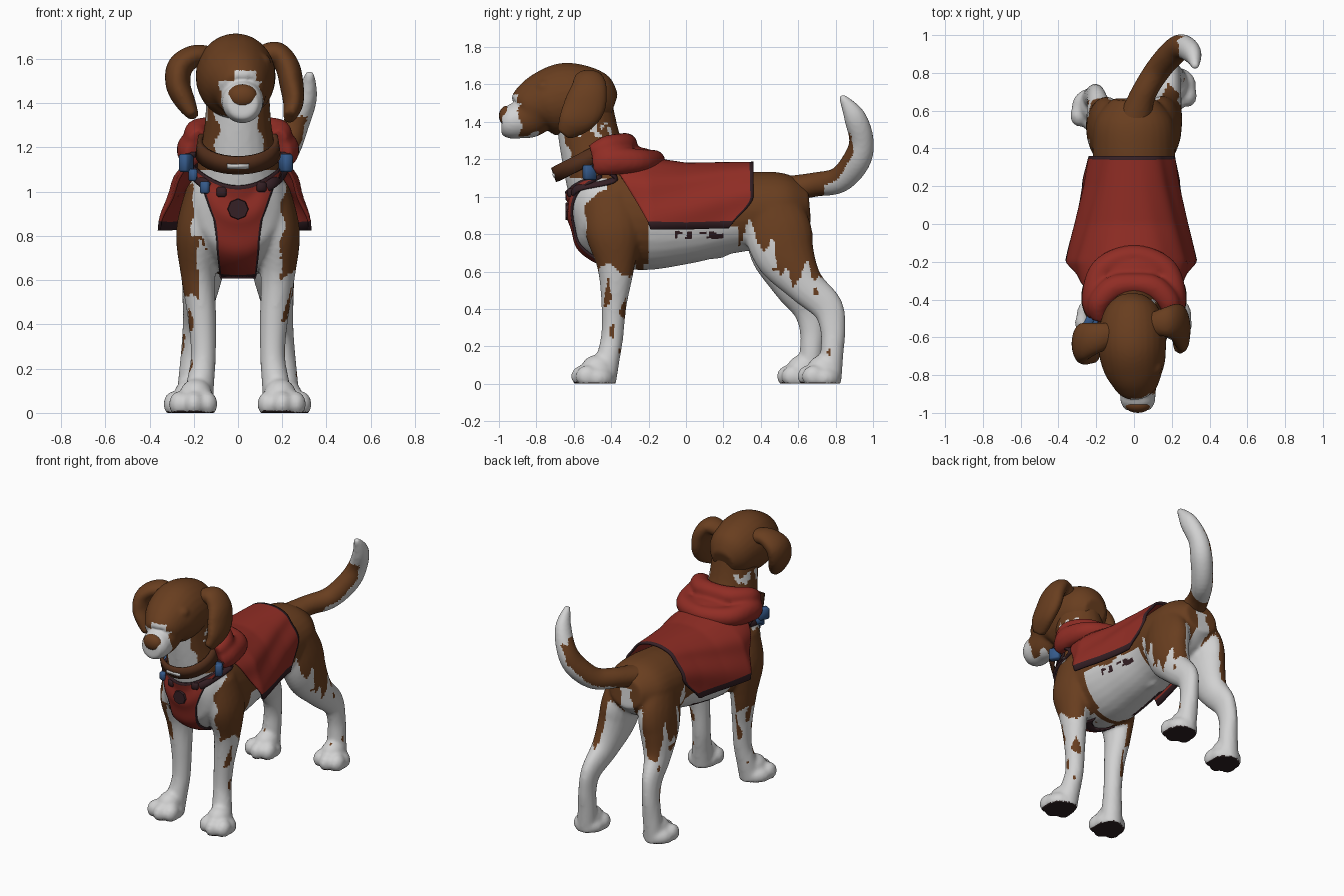
import bpy, bmesh, math
from mathutils import Vector, noise, Matrix
from mathutils.bvhtree import BVHTree

if "Cube" in bpy.data.objects:
    bpy.data.objects.remove(bpy.data.objects["Cube"])

PALETTE = {
    "brown_fur": (0.14, 0.048, 0.0138), "white_fur": (0.64, 0.64, 0.64),
    "red_cloth": (0.28, 0.026, 0.018), "dark_trim": (0.035, 0.014, 0.018),
    "collar_leather": (0.085, 0.028, 0.011), "blue_buckle": (0.035, 0.1, 0.25),
    "black_pad": (0.027, 0.015, 0.016)}
BROWN, WHITE, RED, TRIM, LEATHER, BLUE, PAD = range(7)
MATS = []
for name, c in PALETTE.items():
    m = bpy.data.materials.new(name)
    m.diffuse_color = (*c, 1)
    m.use_nodes = True
    m.node_tree.nodes["Principled BSDF"].inputs["Base Color"].default_value = m.diffuse_color
    MATS.append(m)


def loft(bm, secs, ref=(1, 0, 0), n=20, steps=6):
    """Smooth tube through sections (x, y, z, radius along ref, other radius)."""
    pts = []
    for i in range(len(secs) - 1):
        p0, p1, p2, p3 = [secs[min(max(j, 0), len(secs) - 1)] for j in range(i - 1, i + 3)]
        for s in range(steps + (i == len(secs) - 2)):
            t = s / steps
            pts.append([0.5 * (2*b + (c - a)*t + (2*a - 5*b + 4*c - d)*t*t + (3*b - a - 3*c + d)*t**3)
                        for a, b, c, d in zip(p0, p1, p2, p3)])
    rings = []
    for i, p in enumerate(pts):
        tan = (Vector(pts[min(i + 1, len(pts) - 1)][:3]) - Vector(pts[max(i - 1, 0)][:3])).normalized()
        side = Vector(ref)
        side = (side - tan * side.dot(tan)).normalized()
        up = tan.cross(side)
        rings.append([bm.verts.new(Vector(p[:3]) + side * math.cos(a) * p[3] + up * math.sin(a) * p[4])
                      for a in (2 * math.pi * k / n for k in range(n))])
    for a, b in zip(rings, rings[1:]):
        for k in range(n):
            bm.faces.new((a[k], a[(k + 1) % n], b[(k + 1) % n], b[k]))
    bm.faces.new(rings[0][::-1])
    bm.faces.new(rings[-1])


def blob(bm, c, r):
    bmesh.ops.create_uvsphere(bm, u_segments=20, v_segments=12, radius=1,
                              matrix=Matrix.Translation(c) @ Matrix.Diagonal((*r, 1)))


def finish(name, bm, paint, voxel=0, smooth=5, thick=0, floor=False):
    """Turn a bmesh into a painted object; paint is an index, a rule (centre, normal) or None."""
    if not thick:
        bmesh.ops.recalc_face_normals(bm, faces=bm.faces)
    me = bpy.data.meshes.new(name)
    bm.to_mesh(me)
    bm.free()
    ob = bpy.data.objects.new(name, me)
    bpy.context.collection.objects.link(ob)
    if voxel:
        r = ob.modifiers.new("merge", 'REMESH')
        r.mode, r.voxel_size = 'VOXEL', voxel
        s = ob.modifiers.new("soften", 'SMOOTH')
        s.factor, s.iterations = 0.5, smooth
        me = bpy.data.meshes.new_from_object(ob.evaluated_get(bpy.context.evaluated_depsgraph_get()))
        ob.modifiers.clear()
        ob.data = me
        me.name = name
        me.materials.clear()
    if floor:
        for v in me.vertices:
            v.co.z = max(v.co.z, 0)
    me.update()
    for m in MATS:
        me.materials.append(m)
    for p in me.polygons:
        p.use_smooth = True
        if callable(paint):
            p.material_index = paint(p.center, p.normal)
        elif paint is not None:
            p.material_index = paint
    if thick:
        s = ob.modifiers.new("thickness", 'SOLIDIFY')
        s.thickness, s.offset = thick, 0
    return ob


def lerp_table(t, table):
    for (a, va), (b, vb) in zip(table, table[1:]):
        if t <= b:
            return va + (vb - va) * max(0, (t - a) / (b - a))
    return table[-1][1]


def sheet(f, nu, nv, rule):
    """Grid surface from f(u, v) with a material rule per cell."""
    bm = bmesh.new()
    g = [[bm.verts.new(f(i / nu, j / nv)) for j in range(nv + 1)] for i in range(nu + 1)]
    for i in range(nu):
        for j in range(nv):
            bm.faces.new((g[i][j], g[i + 1][j], g[i + 1][j + 1], g[i][j + 1])).material_index = rule(i, j)
    return bm


# Body: torso, neck and four legs merged into one skin
bm = bmesh.new()
loft(bm, [(0, -.61, .98, .11, .1), (0, -.53, .97, .2, .23), (0, -.38, .93, .235, .29),
          (0, -.22, .885, .245, .28), (0, 0, .88, .225, .24), (0, .2, .905, .21, .215),
          (0, .4, .93, .22, .205), (0, .55, .95, .205, .175), (0, .66, .96, .12, .1)], n=28)
loft(bm, [(0, -.42, 1.0, .2, .2), (0, -.47, 1.15, .18, .185), (0, -.515, 1.3, .152, .165), (0, -.55, 1.5, .14, .155)])
blob(bm, (0, .14, .71), (.04, .1, .045))
for m in (-1, 1):
    loft(bm, [(m*.15, -.41, 1.02, .08, .13), (m*.18, -.39, .82, .1, .15), (m*.18, -.375, .62, .078, .1),
              (m*.162, -.385, .42, .064, .068), (m*.157, -.395, .25, .057, .06),
              (m*.172, -.42, .12, .064, .064), (m*.185, -.44, .0, .07, .065)])
    back = -.11 if m < 0 else 0
    hind = [(.12, .44, .98, .09, .15), (.14, .49, .82, .105, .18), (.155, .535, .68, .1, .16),
            (.175, .635, .53, .078, .105), (.195, .755, .41, .055, .085), (.205, .785, .29, .052, .068),
            (.21, .78, .16, .06, .062), (.22, .765, 0, .066, .065)]
    loft(bm, [(m*x, y + back * min(1, max(0, (.75 - z) / .35)), z, a, b) for x, y, z, a, b in hind])
    for px, py in ((m*.2, -.48), (m*.225, .73 + back)):
        blob(bm, (px, py, .03), (.105, .1, .072))
        blob(bm, (px - m*.01, py + .005, .08), (.075, .085, .075))
        for tx, ty in ((-.065, -.045), (0, -.075), (.06, -.05)):
            blob(bm, (px + tx, py + ty, .04), (.048, .06, .058))


def coat(p, nor):
    x, y, z = abs(p.x), p.y, p.z
    n = noise.noise(p * 9) * .09
    outer = nor.x * p.x > 0
    if z < .03 and nor.z < -.6:
        return PAD
    if z > 1.1 and y < -.2:  # neck: pale throat and small pale patches at the sides
        if 1.32 < z < 1.4 and -.58 < y < -.4 and noise.noise(p * 24) > 0:
            return WHITE
        return BROWN if x > .108 + n * .5 or y > -.5 else WHITE
    if .14 < z < .62 and outer and noise.noise(Vector((p.x*15, y*20, z*9))) > .4:
        return BROWN
    if y < -.2:
        if -.27 < y < -.23 and z < .7 and x < .2 and nor.z < -.3:
            return BROWN
        low, edge = .63, .2 if y < -.42 else .12
        if p.x < 0 and z < .8:
            low, edge = .54, edge - .05
        return BROWN if z > low + n * 1.5 and x > edge + n * .4 and outer else WHITE
    if y < .28:  # flank and belly with small dark marks
        if p.x > 0 and -.06 < y < .2 and .775 < z < .815 and noise.noise(p * 30) > .05:
            return TRIM
        if -.15 < y < .12 and z < .75 and abs(p.x + .12) < .018:
            return TRIM
        return BROWN if z > .84 + n * .3 else WHITE
    if y > .5 and x < .05 + n * .4 and z < 1.0:
        return WHITE
    streak = noise.noise(Vector((p.x * 5, y * 20, z * 4))) * .24
    low = .8 - .2 * max(0, min(1, (y - .35) / .3))
    return BROWN if z > low + streak and (nor.x * p.x > -.02 or z > .9) else WHITE


body = finish("body", bm, coat, voxel=.013, floor=True)
bvh = BVHTree.FromPolygons([v.co for v in body.data.vertices], [p.vertices[:] for p in body.data.polygons])


def on_chest(x, z, off):
    hit, nor, _, _ = bvh.ray_cast(Vector((x, -2, z)), Vector((0, 1, 0)))
    if hit is None:
        hit, nor, _, _ = bvh.find_nearest(Vector((x, -.45, z)))
    return hit + nor * off


# Head with muzzle
bm = bmesh.new()
loft(bm, [(-.01, -.39, 1.47, .08, .08), (-.01, -.45, 1.49, .14, .15), (-.01, -.55, 1.52, .175, .18),
          (-.01, -.65, 1.52, .18, .195), (0, -.75, 1.495, .165, .175), (.01, -.81, 1.465, .135, .15),
          (.018, -.85, 1.425, .105, .118), (.02, -.89, 1.41, .095, .1), (.02, -.945, 1.4, .09, .09),
          (.02, -.985, 1.4, .066, .068)], n=28)
for m in (-1, 1):
    blob(bm, (m*.09, -.755, 1.585), (.06, .055, .045))


def face_coat(p, nor):
    n = noise.noise(p * 12) * .03
    blaze = abs(p.x - .03) < .05 + n * .5 and p.y < -.83 and 1.4 < p.z < 1.55
    muzzle = p.y < -.885 + n and abs(p.x - .02) < .11 and p.z < 1.5
    return WHITE if blaze or muzzle or (p.z < 1.335 + n and p.y < -.6 and abs(p.x) < .12) else BROWN


finish("head", bm, face_coat, voxel=.011, smooth=4)
bm = bmesh.new()
blob(bm, (.02, -.958, 1.432), (.068, .042, .054))
finish("nose", bm, BROWN)

# Hanging ears, each swept forward at the tip
EARS = {"left": [(-.1, -.58, 1.6, .06, .05), (-.19, -.6, 1.615, .08, .05), (-.262, -.62, 1.565, .1, .058),
                 (-.27, -.645, 1.48, .1, .056), (-.235, -.675, 1.4, .075, .045), (-.2, -.705, 1.34, .035, .025)],
        "right": [(.09, -.53, 1.6, .06, .05), (.17, -.52, 1.63, .08, .05), (.222, -.52, 1.57, .1, .055),
                  (.243, -.545, 1.48, .112, .054), (.25, -.6, 1.4, .09, .045), (.232, -.655, 1.335, .045, .028)]}
for side, secs in EARS.items():
    bm = bmesh.new()
    loft(bm, secs, ref=(0, 1, 0))
    finish(side + "_ear", bm, BROWN, voxel=.012, smooth=3)

# Curved tail, pale below and at the tip
bm = bmesh.new()
loft(bm, [(0, .54, 1.04, .09, .07), (.05, .69, 1.065, .068, .065), (.13, .82, 1.09, .068, .07),
          (.21, .91, 1.19, .068, .075), (.26, .938, 1.3, .06, .066), (.31, .9, 1.43, .048, .058),
          (.325, .83, 1.54, .018, .016)])
finish("tail", bm, lambda p, nor: WHITE if p.z > 1.35 + noise.noise(p * 12) * .06 or (
    p.y > .74 and nor.dot(Vector((.45, .5, -.7))) > .22 + noise.noise(p * 15) * .3) else BROWN, voxel=.012, smooth=2)

# Cape draped over the back with a dark hem
WIDTH = [(-.5, .23), (-.4, .27), (-.2, .335), (0, .295), (.2, .26), (.36, .245)]
TOP = [(-.5, 1.25), (-.35, 1.255), (-.2, 1.205), (0, 1.175), (.36, 1.18)]


def cape_point(u, v):
    v = 2 * v - 1
    a = abs(v)
    front, rear = -.48 + .29 * a ** 1.6, .36 - .13 * max(0, (a - .76) / .24) ** 1.7
    y = front + (rear - front) * u
    ang = a * math.pi / 2
    zb, zt = .825 + .03 * max(0, y), lerp_table(y, TOP)
    w = lerp_table(y, WIDTH) + .008 * math.sin(a * 16 + y * 9)
    x = math.copysign(w * (.86 * math.sin(ang) ** .8 + .14 * a * a), v)
    return (x - .015 * a, y, zb + (zt - zb) * max(0, math.cos(ang)) ** .75)


finish("cape", sheet(cape_point, 40, 60, lambda i, j: TRIM if i == 39 or j in (0, 59) else RED), None, thick=.014)

# Hood folded behind the neck
bm = bmesh.new()
for arc in ([(.2, -.49, 1.17, .06, .04), (.22, -.4, 1.19, .075, .058), (.165, -.24, 1.19, .065, .065), (0, -.17, 1.19, .06, .06)],
            [(.18, -.5, 1.23, .05, .045), (.185, -.42, 1.265, .062, .06), (.11, -.34, 1.28, .06, .065), (0, -.32, 1.28, .06, .06)]):
    loft(bm, arc + [(-x, y, z, a, b) for x, y, z, a, b in arc[-2::-1]], ref=(0, 0, 1))
blob(bm, (0, -.27, 1.19), (.2, .14, .075))
finish("hood", bm, RED, voxel=.013, smooth=6)


# Chest bib with dark border
def bib_point(u, v):
    s = 2 * u - 1
    z = .625 + (.405 + .11 * s * s) * v
    return on_chest(s * lerp_table(v, [(0, .075), (.5, .105), (.75, .15), (1, .215)]), z, .012)


finish("chest_bib", sheet(bib_point, 20, 26, lambda i, j: TRIM if i in (0, 19) or j == 0 or j > 24 else RED), None, thick=.012)

# Shoulder straps with buckles, clips and a pendant
for m, side in ((-1, "left"), (1, "right")):
    bm = bmesh.new()
    path = [on_chest(m * x, z, .012) for x, z in ((.12, 1.02), (.16, 1.05), (.19, 1.09))] + [Vector((m*.215, -.5, 1.17))]
    loft(bm, [(*q, .012, .026) for q in path], ref=(0, 1, 0), n=8)
    finish(side + "_strap", bm, TRIM)


def fitting(name, c, size, mat, turn):
    bm = bmesh.new()
    bmesh.ops.create_cube(bm, size=1, matrix=Matrix.Translation(c) @ Matrix.Rotation(turn, 4, 'Z') @ Matrix.Diagonal((*size, 1)))
    bmesh.ops.bevel(bm, geom=bm.edges[:], offset=.008, segments=1, affect='EDGES')
    finish(name, bm, mat, 0)


fitting("right_buckle", (.215, -.515, 1.13), (.045, .07, .08), BLUE, .5)
fitting("left_buckle", (-.235, -.51, 1.13), (.045, .07, .08), BLUE, -.5)
for x, z in ((-.18, 1.07), (-.135, 1.015)):
    fitting("small_buckle", on_chest(x, z, .02), (.042, .05, .055), BLUE, x * 3)
for x, z in ((.1, 1.02), (-.07, 1.0)):
    fitting("strap_clip", on_chest(x, z, .015), (.045, .03, .045), TRIM, x * 3)
bm = bmesh.new()
bmesh.ops.create_cone(bm, cap_ends=True, segments=8, radius1=.052, radius2=.045, depth=.03,
                      matrix=Matrix.Translation(on_chest(0, .92, .015)) @ Matrix.Rotation(math.pi / 2, 4, 'X'))
finish("pendant", bm, TRIM).data.shade_flat()

# Tilted collar and its tag
bm = bmesh.new()
tilt = Matrix.Translation((0, -.54, 1.2)) @ Matrix.Rotation(math.radians(27), 4, 'X')
bmesh.ops.create_cone(bm, cap_ends=False, segments=32, radius1=.183, radius2=.172, depth=.08, matrix=tilt)
finish("collar", bm, LEATHER, thick=.022)
bm = bmesh.new()
bmesh.ops.create_cube(bm, size=1, matrix=tilt @ Matrix.Translation((0, -.187, 0)) @ Matrix.Diagonal((.1, .012, .02, 1)))
finish("collar_tag", bm, WHITE)
